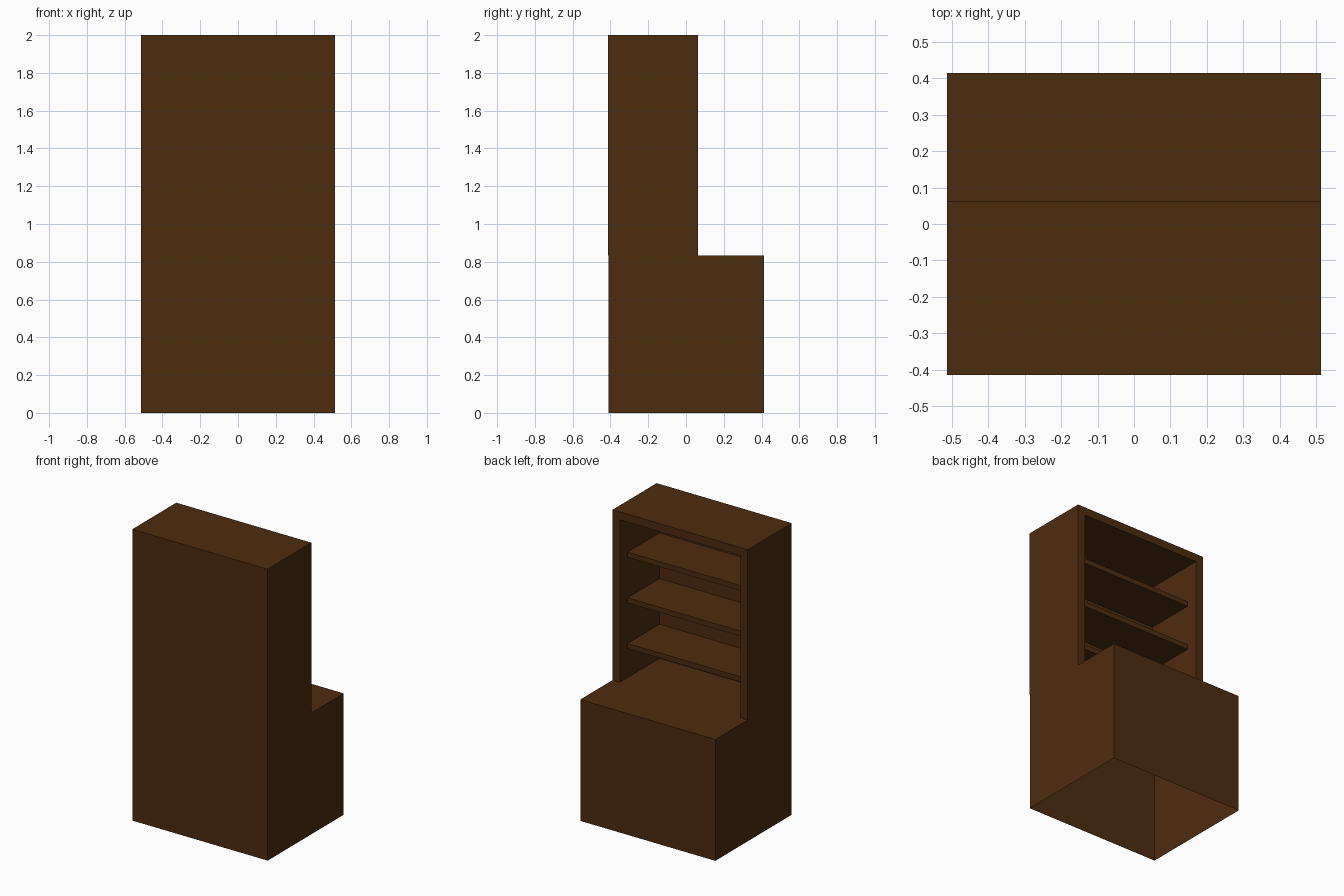
import bpy
import bmesh
from mathutils import Vector

cube = bpy.data.objects.get("Cube")
if cube:
    bpy.data.objects.remove(cube, do_unlink=True)

# Dark stained wood
wood = bpy.data.materials.new("dark_brown_wood")
wood.use_nodes = True
colour = (0.076, 0.025, 0.0045, 1)
wood.diffuse_color = colour
wood.node_tree.nodes["Principled BSDF"].inputs["Base Color"].default_value = colour

HALF_W = 0.5125      # half the width
FRONT = -0.414       # outer face of the shelf unit
STEP = 0.063         # open face of the shelf unit
BACK = 0.414         # deep side of the base
DECK = 0.832         # top of the base
PANEL = 0.055        # panel thickness


def box(name, low, high, open_bottom=False):
    """Axis-aligned box between two corners."""
    low, high = Vector(low), Vector(high)
    bm = bmesh.new()
    bmesh.ops.create_cube(bm, size=1)
    for v in bm.verts:
        v.co = (low + high) / 2 + v.co * (high - low)
    if open_bottom:
        under = [f for f in bm.faces if f.normal.z < -0.5]
        bmesh.ops.delete(bm, geom=under, context='FACES_ONLY')
    mesh = bpy.data.meshes.new(name)
    bm.to_mesh(mesh)
    bm.free()
    mesh.materials.append(wood)
    obj = bpy.data.objects.new(name, mesh)
    bpy.context.collection.objects.link(obj)
    return obj


# Base: thin shell, open underneath
box("base_cabinet", (-HALF_W, FRONT + 0.004, 0), (HALF_W, BACK, DECK), open_bottom=True)

# Shelf unit: block hollowed from its open side and from below
hutch = box("shelf_unit", (-HALF_W, FRONT, DECK), (HALF_W, STEP, 2))
inner_w = HALF_W - PANEL
inner_y = FRONT + 0.048
cutter = box("hollow_cutter", (-inner_w, inner_y, DECK - 0.2), (inner_w, STEP + 0.2, 2 - PANEL))
cutter.hide_render = True
cut = hutch.modifiers.new("hollow", 'BOOLEAN')
cut.operation = 'DIFFERENCE'
cut.solver = 'EXACT'
cut.object = cutter
bpy.context.view_layer.objects.active = hutch
bpy.ops.object.modifier_apply(modifier=cut.name)
bpy.data.objects.remove(cutter, do_unlink=True)

# Three recessed shelves
for i in range(3):
    top = 1.066 + 0.313 * i
    box(f"shelf_{i + 1}", (-inner_w, inner_y, top - 0.035), (inner_w, -0.02, top))
